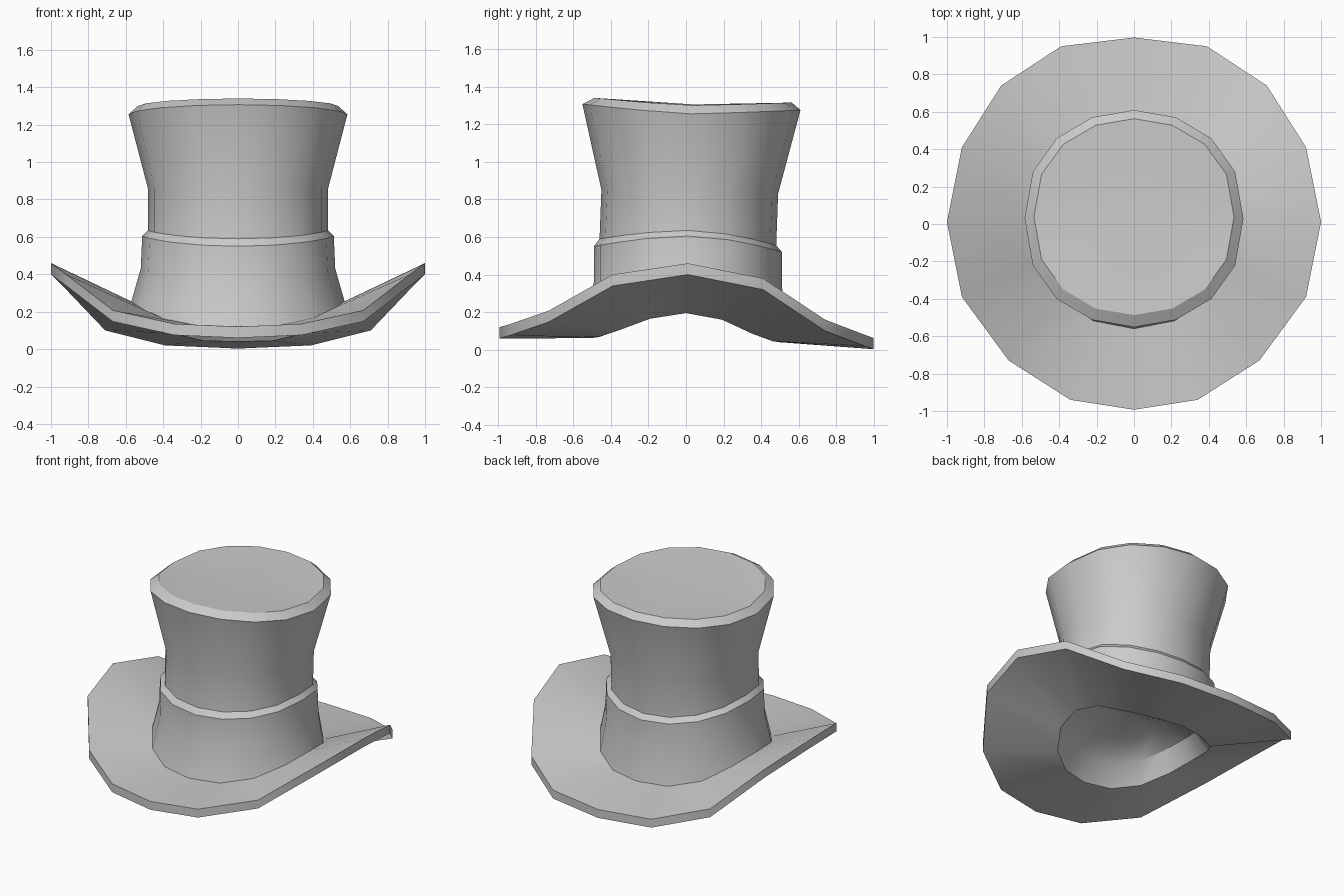
import bpy
from math import sin, cos, pi, copysign

if "Cube" in bpy.data.objects:
    bpy.data.objects.remove(bpy.data.objects["Cube"])

N = 16
# heights from front centre to back centre (mirrored across x = 0)
RIM_Z = [.06, .075, .148, .34, .40, .32, .10, .02, .003]
HOLE_Z = [.062, .068, .105, .165, .195, .16, .085, .045, .04]
# rim outline, front to back
RIM_XY = [(0, -.993), (.34, -.94), (.67, -.73), (.92, -.39), (1, .01),
          (.92, .41), (.71, .74), (.39, .95), (0, .997)]


def half(i):
    return i if i <= N // 2 else N - i


def rim(dz):
    return [((1 if i <= 8 else -1) * RIM_XY[half(i)][0], RIM_XY[half(i)][1],
             RIM_Z[half(i)] + dz) for i in range(N)]


def hole(rx, ry, dz, flat=1):
    """Ring that follows the curl of the head opening."""
    return [(rx * sin(2 * pi * i / N), -ry * cos(2 * pi * i / N),
             .1 + (HOLE_Z[half(i)] - .1) * flat + dz) for i in range(N)]


def ring(rx, ry, yc, side, front, back, power=1.5):
    """Rounded ring whose height waves between side, front and back."""
    out = []
    for i in range(N):
        s, c = sin(2 * pi * i / N), -cos(2 * pi * i / N)
        end = back if c > 0 else front
        out.append((rx * s, yc + ry * copysign(abs(c) ** .87, c),
                    side + (end - side) * abs(c) ** power))
    return out


def loft(name, rings, cap_start=None, cap_end=None):
    verts = [v for r in rings for v in r]
    faces = []
    for k in range(len(rings) - 1):
        for i in range(N):
            j = (i + 1) % N
            faces.append((k * N + i, k * N + j, (k + 1) * N + j, (k + 1) * N + i))
    if cap_start:
        verts.append(cap_start)
        faces += [((i + 1) % N, i, len(verts) - 1) for i in range(N)]
    if cap_end:
        b = (len(rings) - 1) * N
        verts.append(cap_end)
        faces += [(b + i, b + (i + 1) % N, len(verts) - 1) for i in range(N)]
    me = bpy.data.meshes.new(name)
    me.from_pydata(verts, [], faces)
    ob = bpy.data.objects.new(name, me)
    bpy.context.collection.objects.link(ob)
    bpy.ops.object.select_all(action='DESELECT')
    ob.select_set(True)
    bpy.context.view_layer.objects.active = ob
    bpy.ops.object.shade_smooth_by_angle(angle=pi / 6)
    return ob


# curled brim with a shallow domed head opening underneath
loft("brim", [
    hole(.26, .26, .20, .6),
    hole(.41, .41, .13, .85),
    hole(.50, .50, 0),
    rim(0), rim(.06),
    hole(.57, .56, .06),
], cap_start=(0, 0, .33))

# crown with raised hat band and flared, chamfered top
loft("crown", [
    hole(.57, .56, .06),
    ring(.52, .50, .01, .43, .36, .33),
    ring(.512, .50, .01, .605, .55, .52),
    ring(.482, .47, .01, .635, .59, .555),
    ring(.482, .47, .02, .86, .85, .83),
    ring(.585, .58, .029, 1.255, 1.307, 1.275, 1.1),
    ring(.535, .525, .038, 1.30, 1.34, 1.315, 1.1),
], cap_end=(0, .04, 1.305))
